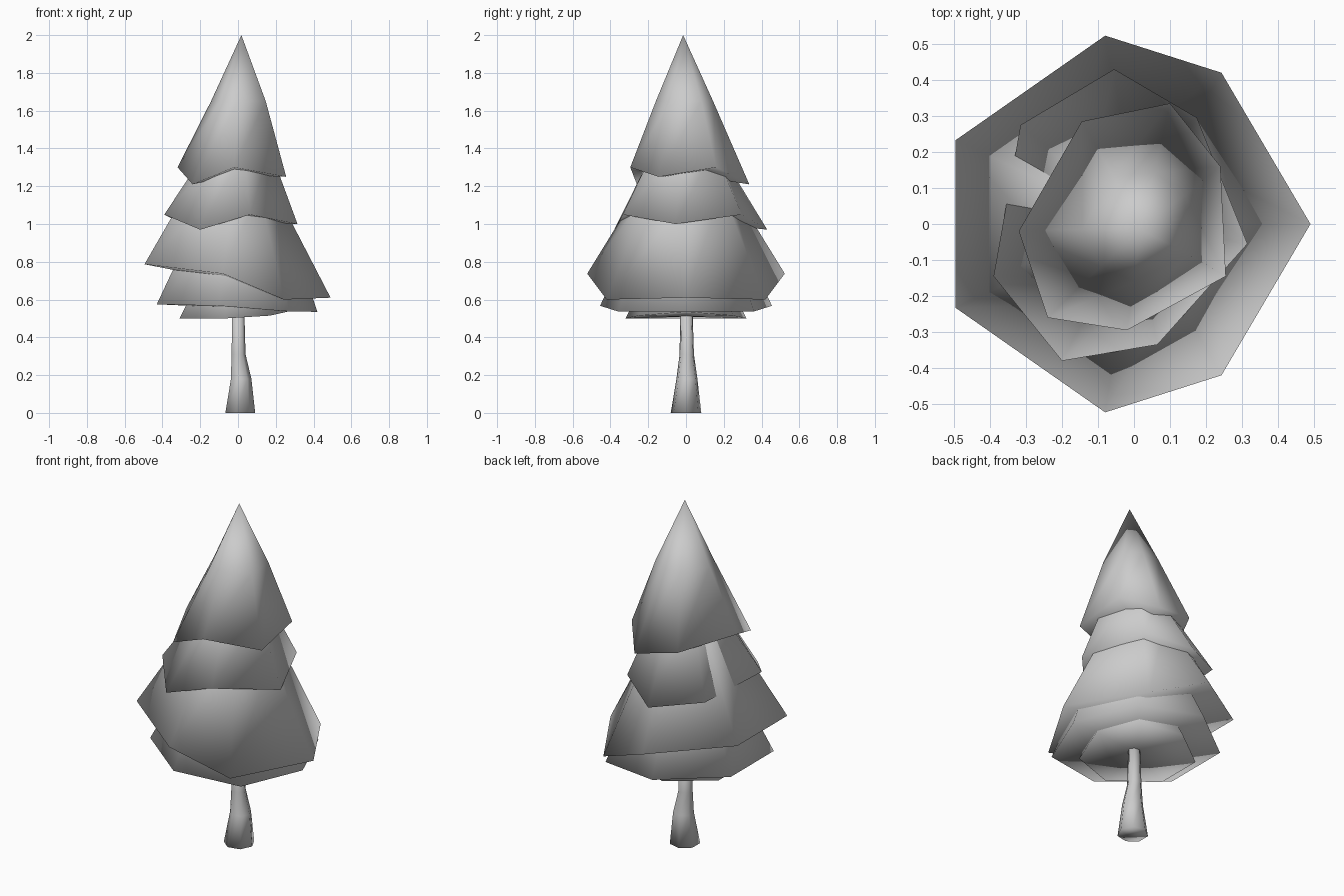
import bpy, bmesh
from math import sin, cos, atan2, tau

if "Cube" in bpy.data.objects:
    bpy.data.objects.remove(bpy.data.objects["Cube"])


def loft(name, rings, tip=None, base=None):
    """Skin equal-sized rings from bottom to top, closed by a tip and a base point."""
    bm = bmesh.new()
    loops = [[bm.verts.new(p) for p in ring] for ring in rings]
    n = len(loops[0])
    for a, b in zip(loops, loops[1:]):
        for i in range(n):
            j = (i + 1) % n
            bm.faces.new((a[i], a[j], b[j], b[i]))
    for loop, point in ((loops[0], base), (loops[-1], tip)):
        if point is None:
            bm.faces.new(loop)
        else:
            v = bm.verts.new(point)
            for i in range(n):
                bm.faces.new((loop[i], loop[(i + 1) % n], v))
    bmesh.ops.recalc_face_normals(bm, faces=bm.faces)
    for f in bm.faces:
        f.smooth = True
    mesh = bpy.data.meshes.new(name)
    bm.to_mesh(mesh)
    bm.free()
    obj = bpy.data.objects.new(name, mesh)
    bpy.context.collection.objects.link(obj)
    return obj


def foliage(name, rim, mid_r, mid_z, tip, tilt=0.0, centre=(0, 0)):
    """Seven-sided branch tier: uneven rim, regular middle ring, tip, closed underside."""
    mid = []
    for x, y, z in rim:
        a = atan2(y, x)
        mx = mid_r * cos(a)
        mid.append((centre[0] + mx, centre[1] + mid_r * sin(a), mid_z + tilt * mx))
    base = [sum(p[k] for p in rim) / len(rim) for k in range(3)]
    return loft(name, [rim, mid], tip, base)


def mirrored(half):
    """Complete a rim that is symmetric in y; the first point lies on y = 0."""
    return half + [(x, -y, z) for x, y, z in reversed(half[1:])]


# Trunk: flared at the foot, slightly bent
trunk = [(0.008, 0, 0.083, 0), (0.014, 0.005, 0.057, 0.18),
         (0.001, 0.004, 0.039, 0.31), (0, 0.002, 0.033, 0.56)]
loft("trunk", [[(cx + r * cos(tau * i / 7), cy + r * sin(tau * i / 7), z)
                for i in range(7)] for cx, cy, r, z in trunk])

# Lower tiers: symmetric, tilted rims
foliage("foliage_bottom", mirrored([(0.26, 0, 0.535), (0.17, 0.25, 0.515),
        (-0.07, 0.32, 0.5), (-0.31, 0.14, 0.5)]), 0.2, 0.75, (0, 0, 0.95))
foliage("foliage_low", mirrored([(0.42, 0, 0.535), (0.27, 0.36, 0.537),
        (-0.1, 0.455, 0.567), (-0.43, 0.2, 0.575)]), 0.28, 0.95, (0, 0, 1.2))
foliage("foliage_middle", mirrored([(0.49, 0, 0.61), (0.243, 0.42, 0.6),
        (-0.08, 0.523, 0.737), (-0.495, 0.233, 0.787)]), 0.22, 1.22, (0, 0, 1.45), -0.4)

# Upper tiers: zigzag rims
foliage("foliage_upper", [(0.315, -0.055, 1.0), (0.175, 0.295, 1.05), (-0.055, 0.43, 0.97),
        (-0.315, 0.275, 1.01), (-0.39, -0.145, 1.05), (-0.2, -0.38, 0.97),
        (0.065, -0.335, 1.05)], 0.17, 1.4, (0, 0, 1.65))
foliage("foliage_top", [(0.255, -0.145, 1.25), (0.24, 0.16, 1.3), (0.1, 0.335, 1.21),
        (-0.145, 0.285, 1.26), (-0.32, -0.02, 1.3), (-0.24, -0.26, 1.21),
        (-0.02, -0.295, 1.3)], 0.155, 1.65, (0.018, -0.015, 2.0), 0, (0.012, -0.005))
